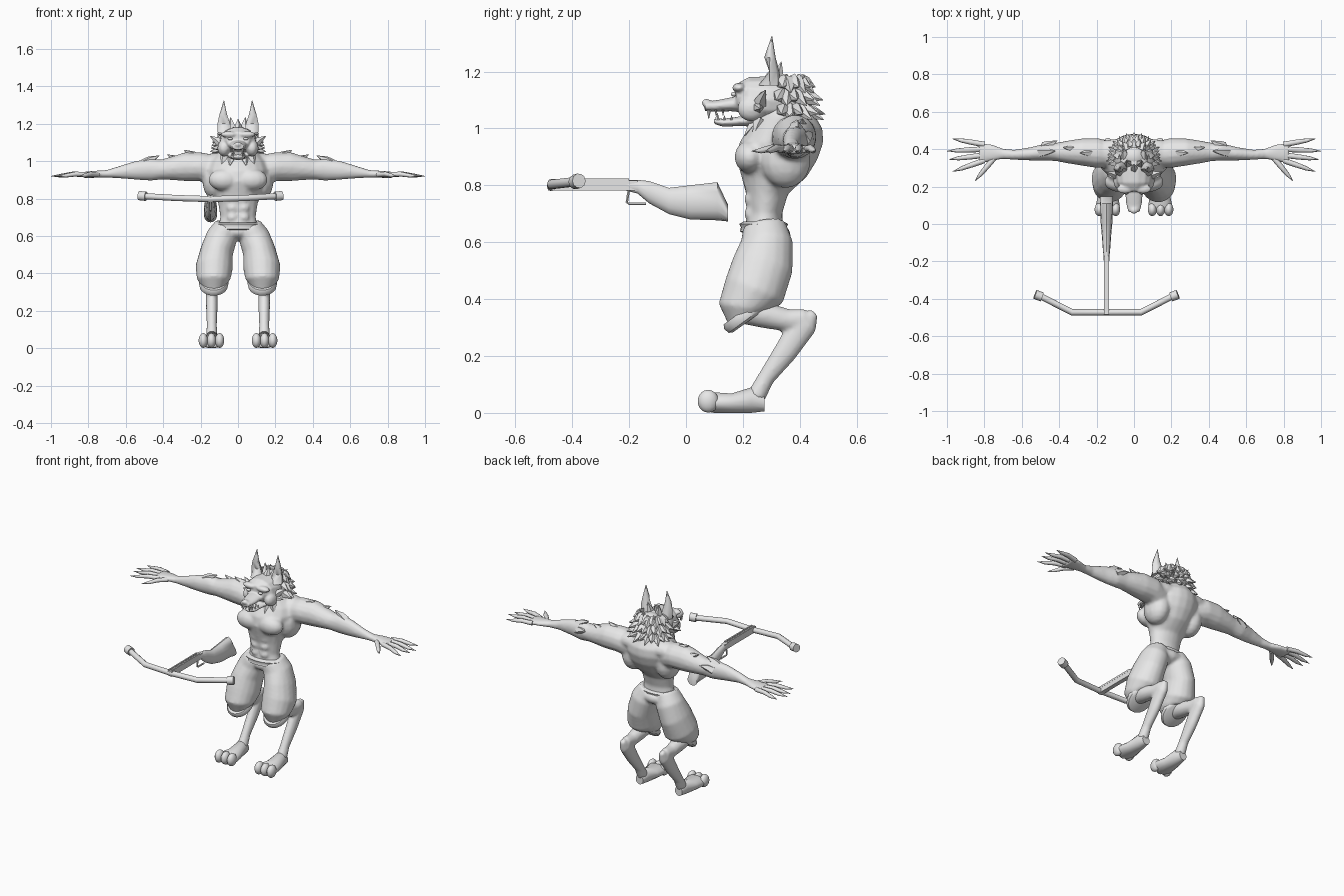
import bpy, bmesh, math
from mathutils import Vector, Matrix

cube = bpy.data.objects.get("Cube")
if cube:
    bpy.data.objects.remove(cube, do_unlink=True)

grey = bpy.data.materials.new("plain grey")
grey.use_nodes = True
grey.diffuse_color = (.8, .8, .8, 1)
grey.node_tree.nodes["Principled BSDF"].inputs["Base Color"].default_value = (.8, .8, .8, 1)

X, Y, Z = Vector((1, 0, 0)), Vector((0, 1, 0)), Vector((0, 0, 1))


def loft(bm, rings, side=X, tangent=None, sides=14, turn=0.0):
    """Skin elliptical rings (x, y, z, half width along side, half depth)."""
    centres = [Vector(r[:3]) for r in rings]
    loops = []
    for i, (centre, ring) in enumerate(zip(centres, rings)):
        before, after = centres[max(i - 1, 0)], centres[min(i + 1, len(rings) - 1)]
        along = tangent or (after - before).normalized()
        across = (side - along * side.dot(along)).normalized()
        other = along.cross(across)
        loop = []
        for k in range(sides):
            angle = math.tau * (k + turn) / sides
            point = centre + across * ring[3] * math.cos(angle) + other * ring[4] * math.sin(angle)
            point.z = max(point.z, 0)
            loop.append(bm.verts.new(point))
        loops.append(loop)
    for low, high in zip(loops, loops[1:]):
        for k in range(sides):
            n = (k + 1) % sides
            bm.faces.new((low[k], low[n], high[n], high[k]))
    bm.faces.new(loops[0][::-1])
    bm.faces.new(loops[-1])


def ball(bm, centre, radii):
    matrix = Matrix.Translation(centre) @ Matrix.Diagonal((*radii, 1))
    bmesh.ops.create_uvsphere(bm, u_segments=14, v_segments=9, radius=1, matrix=matrix)


def spike(bm, base, tip, radius, sides=5):
    """Tapered fur lock, tooth or finger tip."""
    base, tip = Vector(base), Vector(tip)
    middle = base.lerp(tip, .4) + Z * radius * .15
    direction = (tip - base).normalized()
    side = Y if abs(direction.x) > .8 else X
    loft(bm, [(*base, radius, radius), (*middle, radius * .75, radius * .7),
              (*tip, .001, .001)], side, sides=sides)


def mirror(bm):
    """Add the opposite half of everything built so far."""
    copy = bmesh.ops.duplicate(bm, geom=bm.verts[:] + bm.edges[:] + bm.faces[:])["geom"]
    for v in copy:
        if isinstance(v, bmesh.types.BMVert):
            v.co.x = -v.co.x


def finish(name, bm, voxel=0, angle=45):
    bmesh.ops.recalc_face_normals(bm, faces=bm.faces[:])
    mesh = bpy.data.meshes.new(name)
    bm.to_mesh(mesh)
    bm.free()
    mesh.materials.append(grey)
    obj = bpy.data.objects.new(name, mesh)
    bpy.context.collection.objects.link(obj)
    bpy.ops.object.select_all(action="DESELECT")
    obj.select_set(True)
    bpy.context.view_layer.objects.active = obj
    bpy.ops.object.shade_smooth_by_angle(angle=math.radians(angle))
    if voxel:
        blend = obj.modifiers.new("blend", "REMESH")
        blend.mode, blend.voxel_size, blend.use_smooth_shade = "VOXEL", voxel, True
        relax = obj.modifiers.new("relax", "SMOOTH")
        relax.factor, relax.iterations = .5, 4
    return obj


# Torso and arms, blended from muscle masses
bm = bmesh.new()
loft(bm, [(.12, .37, .95, .07, .08), (.2, .38, .97, .08, .078), (.28, .385, .97, .073, .078),
          (.36, .385, .96, .06, .062), (.41, .385, .955, .05, .054), (.47, .385, .955, .046, .06),
          (.55, .375, .95, .036, .05), (.64, .37, .94, .027, .032), (.7, .375, .932, .028, .021),
          (.76, .38, .93, .046, .019), (.83, .38, .926, .058, .017)], Y)
ball(bm, (.075, .225, .9), (.085, .055, .058))      # chest
ball(bm, (.12, .35, .89), (.07, .09, .1))           # flank
ball(bm, (.1, .38, .99), (.12, .075, .055))         # upper back
for z in (.7, .75, .8):
    ball(bm, (.03, .225, z), (.03, .02, .026))      # belly muscles
mirror(bm)
loft(bm, [(0, y, z, a, b) for y, z, a, b in (
    (.272, .63, .11, .072), (.278, .7, .095, .06), (.285, .77, .105, .074), (.31, .83, .125, .115),
    (.32, .89, .155, .142), (.335, .95, .165, .148), (.35, 1, .15, .13), (.35, 1.05, .1, .1),
    (.33, 1.1, .075, .08))], tangent=Z, sides=20)
finish("torso_and_arms", bm, .009)

# Fingers, thumbs and claws
bm = bmesh.new()
for start, end in (((.8, .425), (.97, .455)), ((.81, .4), (1, .39)), ((.81, .367), (.99, .345)),
                   ((.8, .34), (.97, .28)), ((.75, .35), (.85, .23))):
    a, b = Vector((*start, .928)), Vector((*end, .92))
    joint, nail = a.lerp(b, .4) + Z * .006, a.lerp(b, .72)
    loft(bm, [(*a, .015, .014), (*joint, .014, .013), (*nail, .011, .01), (*b, .001, .001)], Y, sides=8)
mirror(bm)
finish("fingers", bm, angle=60)

# Fur tufts on shoulders, elbows and forearms
bm = bmesh.new()
for base, tip in (((.21, .38, 1.01), (.29, .38, 1.06)), ((.5, .385, .985), (.42, .39, 1.03)),
                  ((.48, .41, .96), (.41, .445, .985)), ((.3, .4, .99), (.38, .41, 1.035))):
    spike(bm, base, tip, .03)
mirror(bm)
finish("arm_fur", bm)

# Baggy trousers
bm = bmesh.new()
loft(bm, [(.06, .275, .66, .062, .075), (.085, .285, .6, .083, .092), (.113, .27, .52, .088, .108),
          (.128, .24, .43, .1, .11), (.13, .205, .37, .09, .092), (.13, .225, .335, .066, .08)], sides=18)
mirror(bm)
ball(bm, (0, .285, .625), (.11, .085, .05))
finish("trousers", bm, .009)

bm = bmesh.new()
loft(bm, [(.13, .2, .36, .072, .085), (.13, .208, .349, .08, .093),
          (.13, .22, .333, .076, .088), (.13, .225, .326, .062, .075)], sides=18)
mirror(bm)
finish("trouser_cuffs", bm)

bm = bmesh.new()
loft(bm, [(0, .273, z, .118 + d, .072 + d) for z, d in (
    (.632, 0), (.638, .012), (.652, .008), (.664, .014), (.672, 0))], tangent=Z, sides=24)
finish("waistband", bm)

# Backward-bent lower legs
bm = bmesh.new()
loft(bm, [(.14, .19, .365, .05, .05), (.14, .28, .343, .046, .046),
          (.14, .36, .325, .036, .04), (.14, .42, .328, .03, .038)])
loft(bm, [(.14, .452, .352, .016, .016), (.14, .415, .315, .032, .05), (.14, .35, .215, .031, .042),
          (.14, .28, .12, .027, .03), (.14, .245, .055, .032, .034)])
mirror(bm)
finish("lower_legs", bm, .008)

# Paws
bm = bmesh.new()
loft(bm, [(.14, .276, .035, .026, .03), (.14, .23, .045, .038, .046), (.14, .16, .034, .052, .035),
          (.14, .1, .036, .064, .037), (.14, .07, .03, .056, .026)], tangent=-Y)
for x in (.098, .142, .186):
    ball(bm, (x, .078, .041), (.025, .037, .04))
mirror(bm)
finish("paws", bm, angle=60)

# Head with open jaws
bm = bmesh.new()
ball(bm, (.048, .187, 1.143), (.045, .025, .017))   # brow
ball(bm, (.075, .23, 1.07), (.035, .05, .045))      # cheek
mirror(bm)
for profile in (
    ((.41, 1.1, .05, .05), (.36, 1.1, .09, .08), (.29, 1.1, .103, .085), (.22, 1.11, .093, .072), (.175, 1.11, .06, .045)),
    ((.24, 1.085, .06, .035), (.16, 1.085, .048, .025), (.1, 1.078, .041, .02), (.066, 1.078, .032, .018)),
    ((.26, 1.03, .06, .025), (.19, 1.025, .044, .017), (.13, 1.02, .036, .014), (.097, 1.026, .024, .01)),
):
    loft(bm, [(0, *ring) for ring in profile], tangent=-Y)
ball(bm, (0, .072, 1.09), (.021, .018, .014))
finish("head", bm, .006)

bm = bmesh.new()
ball(bm, (.042, .168, 1.12), (.014, .01, .008))
mirror(bm)
finish("eyes", bm)

bm = bmesh.new()
for x, y, r in ((.026, .08, .008), (.034, .105, .005), (.038, .13, .005)):
    spike(bm, (x, y, 1.065), (x, y, 1.065 - r * 4), r)
    spike(bm, (x - .006, y + .03, 1.03), (x - .006, y + .03, 1.03 + r * 3), r)
mirror(bm)
finish("teeth", bm)

# Pointed ears, hollowed at the front
bm = bmesh.new()
loft(bm, [(.07, .295, 1.15, .038, .042), (.076, .293, 1.2, .034, .035),
          (.079, .295, 1.25, .02, .02), (.075, .302, 1.325, .001, .001)], tangent=Z, sides=8)
for v in bm.verts:
    if v.co.y < .27 and v.co.z > 1.17:
        v.co.y += .035
mirror(bm)
finish("ears", bm)

# Mane: rings of locks swept round the back of the head
bm = bmesh.new()
for row, (z, reach) in enumerate(((1.16, .75), (1.115, .95), (1.065, 1), (1.02, .85))):
    for step in range(7):
        turn = math.radians(16 * step + 8 * (row % 2))
        out = Vector((math.sin(turn), math.cos(turn), 0))
        base = Vector((out.x * .07, .35 + out.y * .055, z))
        tip = Vector((out.x * .15 * reach, .35 + out.y * .14 * reach, z - .015 - .02 * (step % 2)))
        spike(bm, base, tip, .034)
for base, tip in (((.09, .26, 1.09), (.15, .28, 1.135)), ((.08, .25, 1.07), (.145, .26, 1.07)),
                  ((.07, .26, 1.03), (.09, .235, .965)), ((.03, .25, 1.02), (.045, .205, .975)),
                  ((.03, .32, 1.16), (.04, .335, 1.235)), ((.05, .36, 1.15), (.06, .42, 1.185))):
    spike(bm, base, tip, .025)
mirror(bm)
spike(bm, (0, .29, 1.16), (0, .32, 1.225), .025)
ball(bm, (0, .36, 1.085), (.09, .085, .1))
finish("mane", bm, angle=35)

# Crossbow stock and barrel
MID = -.147
bm = bmesh.new()
loft(bm, [(MID, *ring) for ring in (
    (-.21, .8, .014, .019), (-.17, .795, .016, .024), (-.13, .776, .02, .039), (-.06, .745, .025, .046),
    (.015, .74, .032, .06), (.11, .744, .036, .067), (.147, .703, .034, .03))], tangent=Y, sides=12)
finish("crossbow_stock", bm)

bm = bmesh.new()
loft(bm, [(MID, -.485, .8, .019, .025), (MID, -.17, .8, .019, .025)], sides=4, turn=.5)
for x in (MID - .01, MID + .01):
    loft(bm, [(x, -.48, .817, .006, .008), (x, -.2, .818, .006, .008)], sides=4, turn=.5)
finish("crossbow_barrel", bm)

bm = bmesh.new()
loft(bm, [(MID, y, z, .006, .005) for y, z in (
    (-.2, .79), (-.208, .74), (-.2, .735), (-.14, .735))], sides=6)
finish("trigger_guard", bm)

# Crossbow limbs with end caps
bm = bmesh.new()
loft(bm, [(MID + s * x, y, z, .017, .017) for s, x, y, z in (
    (-1, .355, -.385, .813), (-1, .185, -.472, .803), (0, 0, -.472, .797),
    (1, .185, -.472, .803), (1, .355, -.385, .813))], Y, sides=10)
for s in (-1, 1):
    loft(bm, [(MID + s * .345, -.39, .812, .025, .026), (MID + s * .382, -.376, .816, .025, .026)], Y, sides=10)
finish("crossbow_limbs", bm)
